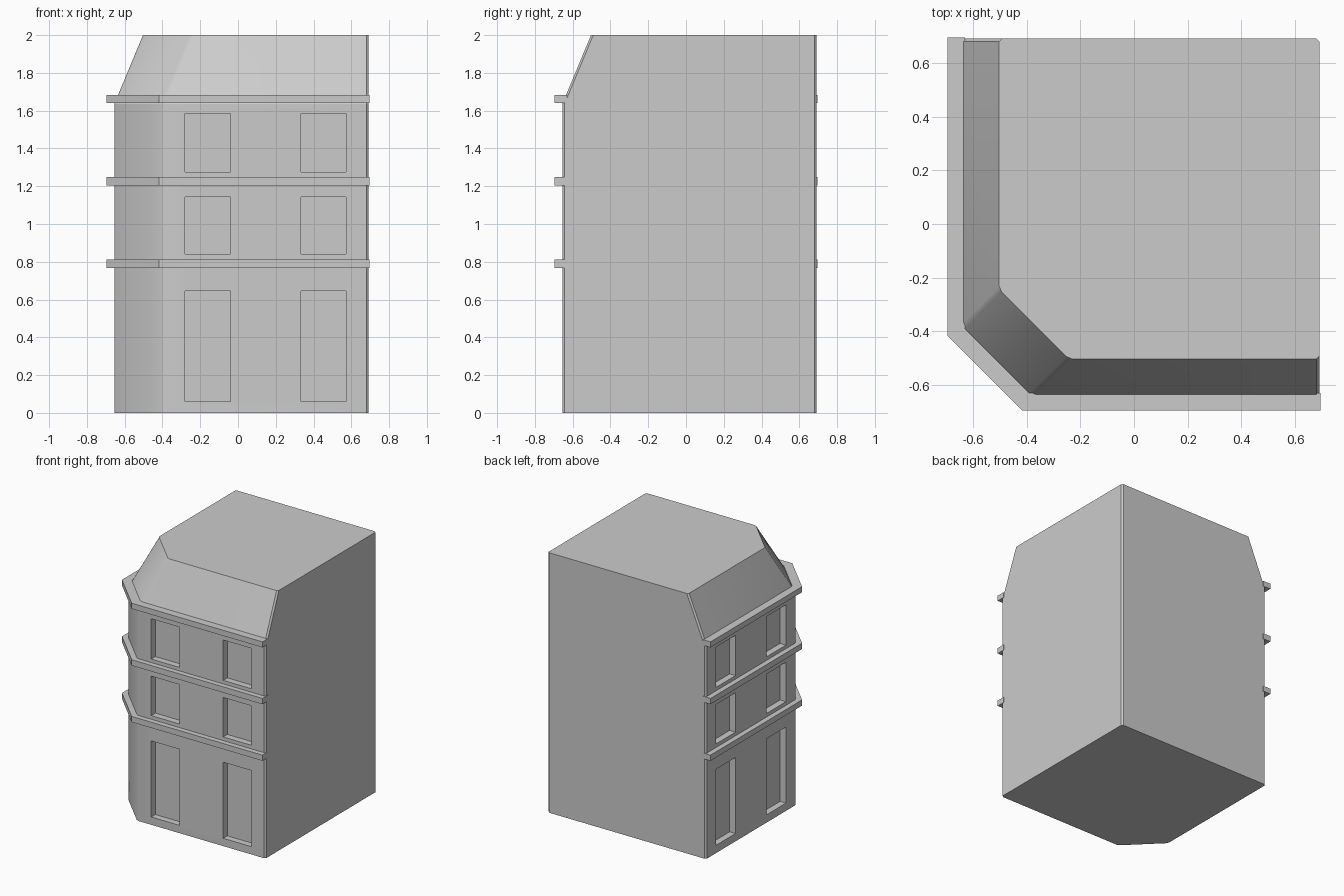
import bpy, bmesh
from mathutils import Vector

if "Cube" in bpy.data.objects:
    bpy.data.objects.remove(bpy.data.objects["Cube"])

END = 0.692    # flat party walls on the right and back
OUT = 0.695    # outer edge of the ledges
WALL = 0.655   # street walls


def make_object(name, bm, smooth=False):
    bmesh.ops.recalc_face_normals(bm, faces=bm.faces)
    mesh = bpy.data.meshes.new(name)
    bm.to_mesh(mesh)
    bm.free()
    obj = bpy.data.objects.new(name, mesh)
    bpy.context.collection.objects.link(obj)
    if smooth:
        bpy.ops.object.select_all(action='DESELECT')
        obj.select_set(True)
        bpy.context.view_layer.objects.active = obj
        bpy.ops.object.shade_smooth_by_angle(angle=0.52)
    return obj


def loft(bm, low, high, z0, z1):
    a = [bm.verts.new((x, y, z0)) for x, y in low]
    b = [bm.verts.new((x, y, z1)) for x, y in high]
    bm.faces.new(a)
    bm.faces.new(b)
    for i in range(len(a)):
        j = (i + 1) % len(a)
        bm.faces.new((a[i], a[j], b[j], b[i]))


def footprint(w, c, cut=0.012):
    """Square plan with one canted street corner; every corner slightly bevelled."""
    pts = [Vector(p) for p in ((END, -w), (END, END), (-w, END), (-w, -c), (-c, -w))]
    out = []
    for i, p in enumerate(pts):
        for q in (pts[i - 1], pts[(i + 1) % len(pts)]):
            out.append(p + (q - p).normalized() * cut)
    return out


# Main walls
bm = bmesh.new()
base = footprint(WALL, 0.40)
loft(bm, base, base, 0, 1.635)
walls = make_object("walls", bm)

# Window and door recesses, mirrored across the canted corner
bm = bmesh.new()
for z0, z1 in ((0.06, 0.645), (0.84, 1.143), (1.275, 1.585)):
    for a0, a1 in ((-0.28, -0.04), (0.333, 0.573)):
        front = [(a0, -0.75), (a1, -0.75), (a1, -0.605), (a0, -0.605)]
        loft(bm, front, front, z0, z1)
        side = [(y, x) for x, y in front]
        loft(bm, side, side, z0, z1)
cutter = make_object("recess_cutter", bm)
cutter.hide_render = True
cutter.hide_set(True)
mod = walls.modifiers.new("recesses", 'BOOLEAN')
mod.operation = 'DIFFERENCE'
mod.solver = 'EXACT'
mod.object = cutter
bpy.context.view_layer.objects.active = walls
walls.select_set(True)
bpy.ops.object.modifier_apply(modifier=mod.name)
bpy.data.objects.remove(cutter)
bpy.ops.object.shade_smooth_by_angle(angle=0.52)

# Mansard roof
bm = bmesh.new()
loft(bm, base, footprint(0.503, 0.243), 1.635, 2.0)
make_object("mansard_roof", bm, smooth=True)


# Ledges wrapping the two street sides
def strip(w, c):
    return [(OUT, -w), (-c, -w), (-w, -c), (-w, OUT)]


plan = strip(OUT, 0.418) + strip(0.63, 0.39)[::-1]
for i, (z0, z1) in enumerate(((0.768, 0.812), (1.203, 1.248), (1.64, 1.683))):
    bm = bmesh.new()
    loft(bm, plan, plan, z0, z1)
    make_object(f"ledge_{i + 1}", bm)
